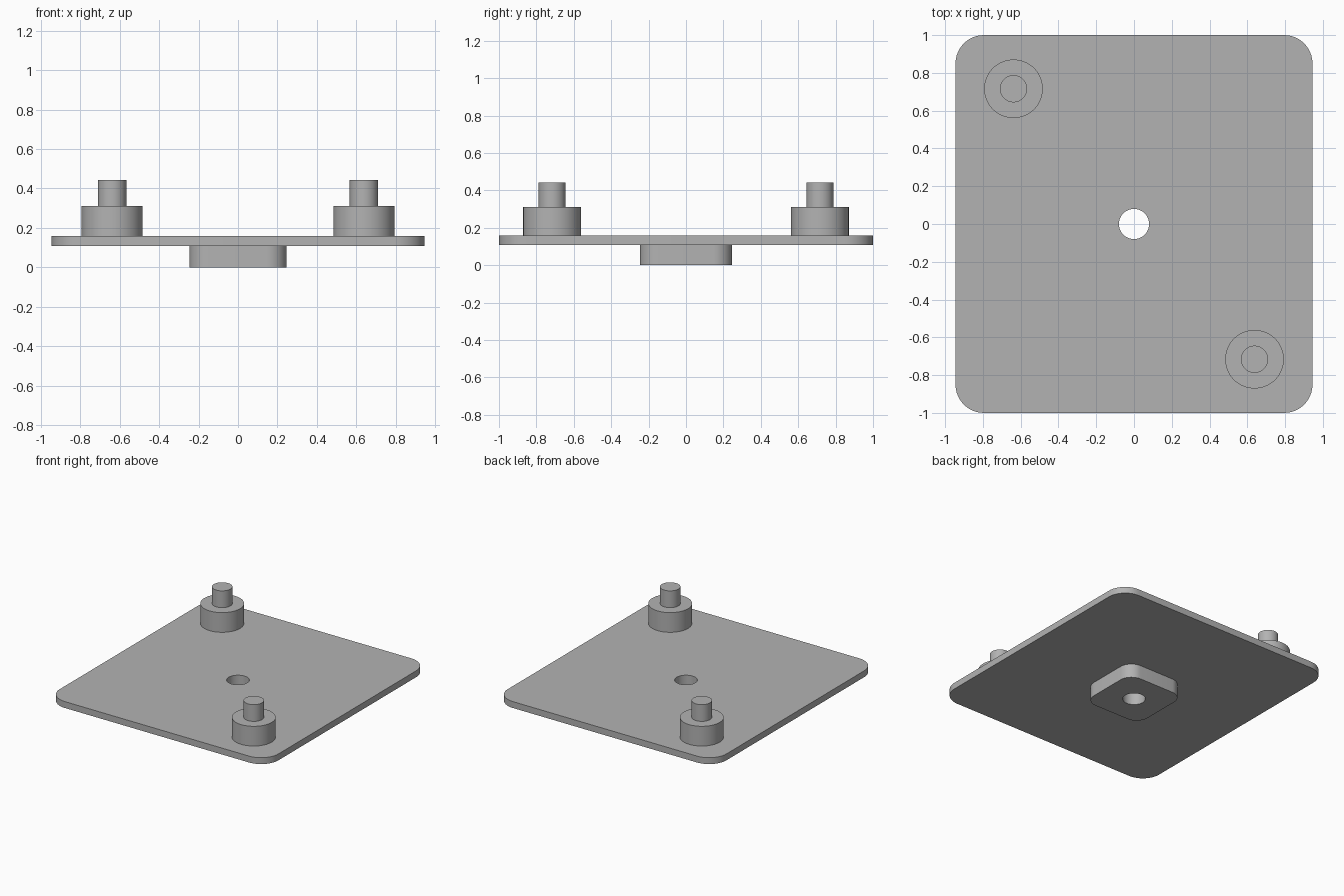
import bpy, bmesh
from math import sin, cos, pi, radians

cube = bpy.data.objects.get("Cube")
if cube:
    bpy.data.objects.remove(cube)

STEPS = 12          # points per quarter turn
BOTTOM, PLATE_LOW, PLATE_TOP = 0.0, 0.108, 0.158

grey = bpy.data.materials.new("plain grey")
grey.use_nodes = True
colour = (0.45, 0.45, 0.45, 1)
grey.diffuse_color = colour
grey.node_tree.nodes["Principled BSDF"].inputs["Base Color"].default_value = colour


def rounded_rect(hx, hy, r, z):
    """Outline with four rounded corners, counter-clockwise."""
    points = []
    for q, (sx, sy) in enumerate([(1, 1), (-1, 1), (-1, -1), (1, -1)]):
        for i in range(STEPS):
            a = (q + i / (STEPS - 1)) * pi / 2
            points.append((sx * (hx - r) + r * cos(a), sy * (hy - r) + r * sin(a), z))
    return points


def circle(r, z):
    n = 4 * STEPS
    angles = [(i + 0.5) * 2 * pi / n for i in range(n)]
    return [(r * cos(a), r * sin(a), z) for a in angles]


def ring_solid(name, outlines, closed, location=(0, 0, 0)):
    """Join successive outlines with quads; closed loops back, else caps the ends."""
    bm = bmesh.new()
    rings = [[bm.verts.new(p) for p in outline] for outline in outlines]
    pairs = list(zip(rings, rings[1:]))
    if closed:
        pairs.append((rings[-1], rings[0]))
    else:
        bm.faces.new(rings[0])
        bm.faces.new(rings[-1])
    for a, b in pairs:
        for i in range(len(a)):
            j = (i + 1) % len(a)
            bm.faces.new((a[i], a[j], b[j], b[i]))
    bmesh.ops.recalc_face_normals(bm, faces=bm.faces)
    mesh = bpy.data.meshes.new(name)
    bm.to_mesh(mesh)
    bm.free()
    mesh.materials.append(grey)
    obj = bpy.data.objects.new(name, mesh)
    obj.location = location
    bpy.context.collection.objects.link(obj)
    bpy.ops.object.select_all(action='DESELECT')
    obj.select_set(True)
    bpy.context.view_layer.objects.active = obj
    bpy.ops.object.shade_smooth_by_angle(angle=radians(30))
    return obj


# Plate with the boss beneath and one hole through both
ring_solid("base_plate", [
    rounded_rect(0.945, 1.0, 0.15, PLATE_TOP),
    rounded_rect(0.945, 1.0, 0.15, PLATE_LOW),
    rounded_rect(0.247, 0.247, 0.1, PLATE_LOW),
    rounded_rect(0.247, 0.247, 0.1, BOTTOM),
    circle(0.08, BOTTOM),
    circle(0.08, PLATE_TOP),
], closed=True)

# Stepped pegs on opposite corners
for name, side in (("front_peg", 1), ("back_peg", -1)):
    ring_solid(name, [
        circle(0.155, 0),
        circle(0.155, 0.154),
        circle(0.072, 0.154),
        circle(0.072, 0.285),
    ], closed=False, location=(side * 0.638, side * -0.716, PLATE_TOP))
